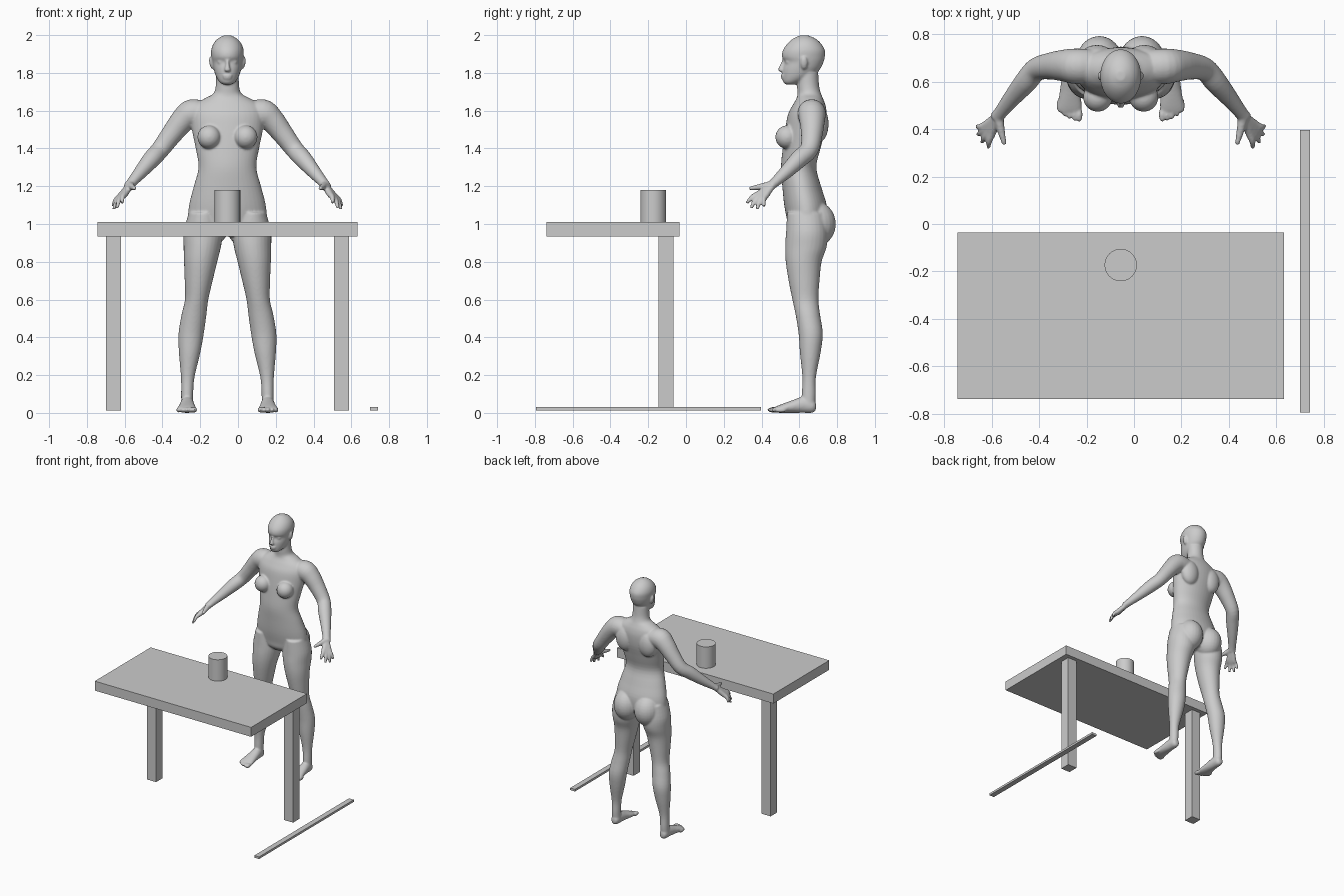
import bpy, bmesh, math
from mathutils import Vector, Matrix

grey = bpy.data.materials.new("plain grey")
grey.diffuse_color = (0.6, 0.6, 0.6, 1)


def finish(name, bm):
    me = bpy.data.meshes.new(name)
    bmesh.ops.recalc_face_normals(bm, faces=bm.faces)
    bm.to_mesh(me)
    bm.free()
    ob = bpy.data.objects.new(name, me)
    bpy.context.collection.objects.link(ob)
    me.materials.append(grey)
    return ob


def box(name, x0, x1, y0, y1, z0, z1):
    bm = bmesh.new()
    m = Matrix.Translation(((x0 + x1) / 2, (y0 + y1) / 2, (z0 + z1) / 2))
    bmesh.ops.create_cube(bm, size=1, matrix=m @ Matrix.Diagonal((x1 - x0, y1 - y0, z1 - z0, 1)))
    return finish(name, bm)


# Table with two legs along its back edge, and a stick on the floor
box("table_top", -0.745, 0.632, -0.738, -0.035, 0.935, 1.01)
box("table_leg_left", -0.70, -0.62, -0.145, -0.065, 0.013, 0.935)
box("table_leg_right", 0.507, 0.587, -0.145, -0.065, 0.013, 0.935)
box("floor_stick", 0.70, 0.742, -0.795, 0.397, 0.013, 0.03)

# Cylinder on the table
bm = bmesh.new()
bmesh.ops.create_cone(bm, cap_ends=True, segments=48, radius1=0.068, radius2=0.068,
                      depth=0.17, matrix=Matrix.Translation((-0.056, -0.175 + 0.002, 1.095)))
can = finish("can", bm)
bpy.context.view_layer.objects.active = can
can.select_set(True)
bpy.ops.object.shade_smooth_by_angle()

# ---- Standing figure ----
CX = -0.056
body = bmesh.new()


def spline(pts, n=4):
    """Catmull-Rom through points of any dimension."""
    out = []
    for i in range(len(pts) - 1):
        p0, p1, p2 = pts[max(i - 1, 0)], pts[i], pts[i + 1]
        p3 = pts[min(i + 2, len(pts) - 1)]
        for k in range(n):
            t = k / n
            out.append([0.5 * (2 * b + (c - a) * t + (2 * a - 5 * b + 4 * c - d) * t * t
                               + (3 * b - a - 3 * c + d) * t ** 3)
                        for a, b, c, d in zip(p0, p1, p2, p3)])
    return out + [list(pts[-1])]


def tube(pts, axis=None, side=1, seg=28):
    """Loft ellipses (x, y, z, a, b) along an axis, or square to the path."""
    rows = spline(pts)
    rings = []
    for i, (x, y, z, a, b) in enumerate(rows):
        if axis == "z":
            u, v = Vector((1, 0, 0)), Vector((0, 1, 0))
        elif axis == "y":
            u, v = Vector((1, 0, 0)), Vector((0, 0, 1))
        else:
            t = Vector(rows[min(i + 1, len(rows) - 1)][:3]) - Vector(rows[max(i - 1, 0)][:3])
            u = t.cross(Vector((0, 0, 1))).normalized()
            v = u.cross(t).normalized()
        ring = []
        for k in range(seg):
            w = 2 * math.pi * k / seg
            p = Vector((x, y, z)) + u * a * math.cos(w) + v * b * math.sin(w)
            ring.append(body.verts.new((CX + side * p.x, p.y, p.z)))
        rings.append(ring)
    for r, s in zip(rings, rings[1:]):
        for k in range(seg):
            j = (k + 1) % seg
            body.faces.new((r[k], r[j], s[j], s[k]))
    body.faces.new(rings[0])
    body.faces.new(rings[-1])


def blob(x, y, z, rx, ry, rz, side=1, tilt=0):
    m = (Matrix.Translation((CX + side * x, y, z)) @ Matrix.Rotation(side * tilt, 4, "Y")
         @ Matrix.Diagonal((rx, ry, rz, 1)))
    bmesh.ops.create_uvsphere(body, u_segments=24, v_segments=16, radius=1, matrix=m)


def column(rows):
    """Upright loft from (z, half width, front y, back y)."""
    tube([(0, (f + b) / 2, z, w, (b - f) / 2) for z, w, f, b in rows], "z", seg=40)


# Torso and neck
column([(0.935, 0.07, 0.58, 0.70), (0.97, 0.16, 0.545, 0.73), (1.02, 0.205, 0.535, 0.745),
        (1.10, 0.203, 0.52, 0.745), (1.20, 0.178, 0.51, 0.715), (1.30, 0.153, 0.503, 0.69),
        (1.40, 0.168, 0.512, 0.712), (1.50, 0.188, 0.525, 0.738), (1.58, 0.195, 0.54, 0.745),
        (1.63, 0.175, 0.565, 0.738), (1.665, 0.12, 0.585, 0.725), (1.69, 0.075, 0.59, 0.715),
        (1.73, 0.062, 0.588, 0.705), (1.80, 0.06, 0.59, 0.70)])
# Head
column([(1.738, 0.02, 0.53, 0.58), (1.75, 0.04, 0.515, 0.61), (1.78, 0.06, 0.511, 0.67),
        (1.82, 0.073, 0.512, 0.71), (1.857, 0.08, 0.521, 0.728), (1.885, 0.085, 0.508, 0.735),
        (1.92, 0.086, 0.513, 0.735), (1.955, 0.074, 0.537, 0.715), (1.982, 0.05, 0.568, 0.685),
        (1.999, 0.018, 0.605, 0.645)])
# Nose and lips
tube([(0, 0.522, 1.87, 0.008, 0.012), (0, 0.508, 1.84, 0.010, 0.012),
      (0, 0.503, 1.815, 0.017, 0.016), (0, 0.512, 1.805, 0.012, 0.01)], "z")
blob(0, 0.514, 1.786, 0.027, 0.012, 0.007)
blob(0, 0.515, 1.773, 0.023, 0.012, 0.008)

for s in (-1, 1):
    # Eyes and ears
    blob(0.034, 0.541, 1.857, 0.018, 0.014, 0.010, s)
    blob(0.085, 0.625, 1.852, 0.011, 0.019, 0.034, s, 0.2)
    # Chest, shoulder blades and seat
    blob(0.097, 0.535, 1.46, 0.062, 0.062, 0.062, s)
    blob(0.10, 0.70, 1.53, 0.075, 0.055, 0.10, s)
    blob(0.09, 0.685, 1.0, 0.098, 0.108, 0.12, s)

    # Leg
    tube([(0.125, 0.635, 1.06, 0.08, 0.10), (0.128, 0.64, 0.96, 0.103, 0.11),
          (0.133, 0.635, 0.88, 0.099, 0.11), (0.142, 0.623, 0.80, 0.088, 0.095),
          (0.152, 0.625, 0.70, 0.074, 0.082), (0.163, 0.632, 0.60, 0.062, 0.069),
          (0.177, 0.645, 0.52, 0.066, 0.065), (0.192, 0.66, 0.42, 0.067, 0.064),
          (0.20, 0.658, 0.32, 0.057, 0.055), (0.21, 0.652, 0.19, 0.036, 0.036),
          (0.213, 0.65, 0.10, 0.032, 0.037), (0.213, 0.648, 0.04, 0.032, 0.035)], "z", s)
    # Foot and toes
    tube([(0.213, 0.688, 0.035, 0.016, 0.018), (0.213, 0.67, 0.037, 0.03, 0.036),
          (0.213, 0.62, 0.043, 0.036, 0.043), (0.214, 0.56, 0.033, 0.043, 0.033),
          (0.215, 0.50, 0.022, 0.051, 0.022), (0.215, 0.472, 0.017, 0.047, 0.015)], "y", s)
    for i in range(5):
        blob(0.175 + 0.021 * i, 0.462 + 0.004 * i * i * 0.6, 0.016,
             0.015 if i == 0 else 0.011, 0.032, 0.015, s)

    # Arm
    tube([(0.11, 0.665, 1.585, 0.07, 0.06), (0.185, 0.665, 1.585, 0.075, 0.076),
          (0.235, 0.668, 1.55, 0.068, 0.066), (0.295, 0.666, 1.475, 0.057, 0.056),
          (0.355, 0.652, 1.395, 0.049, 0.049), (0.40, 0.60, 1.345, 0.048, 0.047),
          (0.455, 0.535, 1.28, 0.038, 0.037), (0.505, 0.472, 1.222, 0.029, 0.026),
          (0.525, 0.445, 1.198, 0.030, 0.023)], None, s)
    # Palm, thumb and fingers
    wrist = Vector((0.51, 0.465, 1.215))
    thumb = [(0.515, 0.445, 1.205), (0.505, 0.395, 1.197), (0.49, 0.335, 1.188)]
    tube([(*p, r, r) for p, r in zip(thumb, (0.022, 0.017, 0.010))], None, s, 12)
    tips = [(0.557, 0.322, 1.11), (0.585, 0.345, 1.083), (0.602, 0.378, 1.077), (0.607, 0.412, 1.092)]
    for i, tip in enumerate(tips):
        tip = Vector(tip)
        knuckle = Vector((0.541 + 0.008 * i, 0.388 + 0.011 * i, 1.161 - 0.004 * i))
        bend = knuckle.lerp(tip, 0.5) + Vector((0.006, -0.006, 0.006))
        path = [wrist, knuckle, bend, tip]
        tube([(*p, r, r) for p, r in zip(path, (0.018, 0.018, 0.0135, 0.009))], None, s, 12)

# Fuse all body parts into one smooth skin
figure = finish("standing_figure", body)
fuse = figure.modifiers.new("fuse", "REMESH")
fuse.mode = "VOXEL"
fuse.voxel_size = 0.006
fuse.use_smooth_shade = True
relax = figure.modifiers.new("relax", "SMOOTH")
relax.factor = 0.5
relax.iterations = 7
